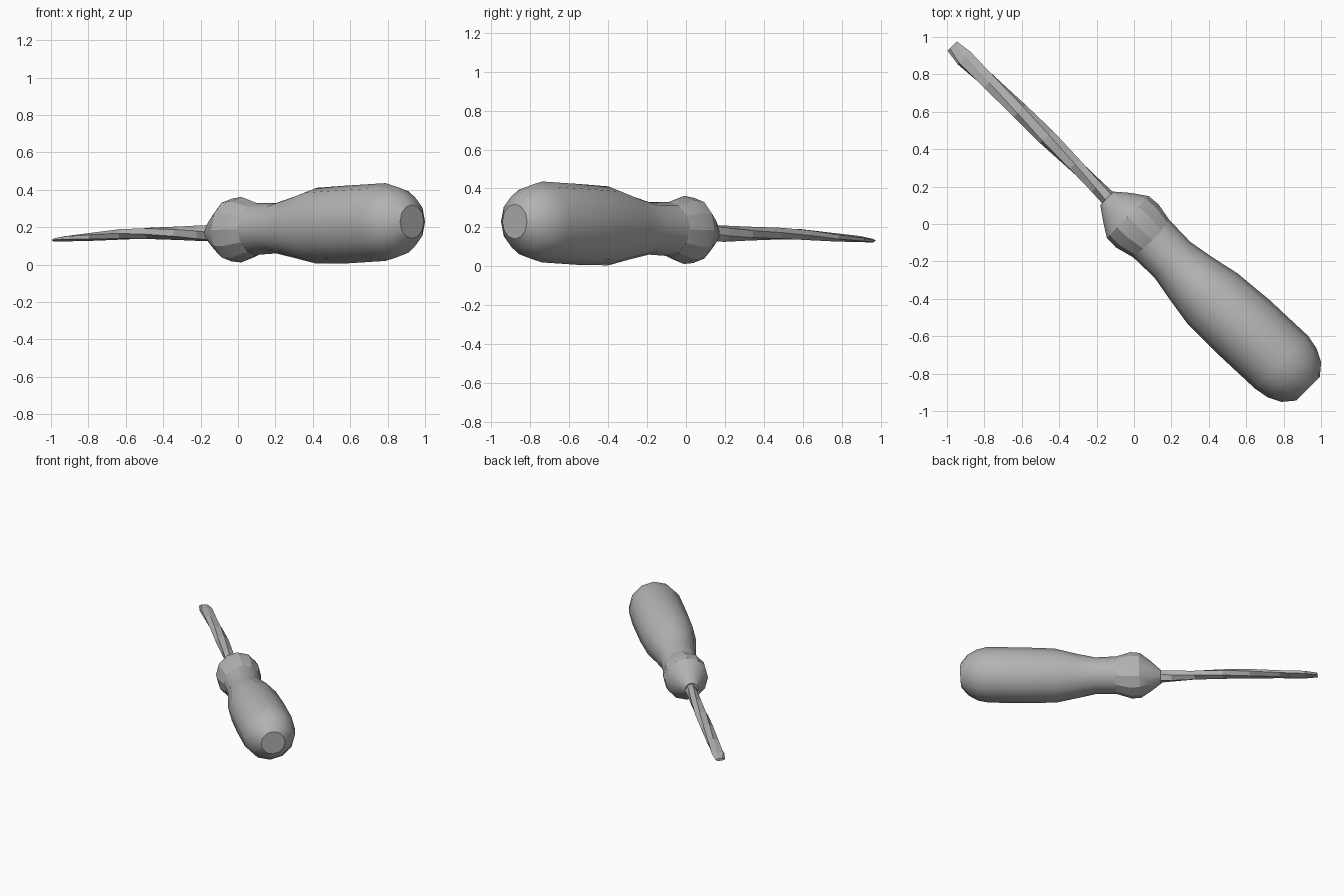
import bpy, bmesh, math
from mathutils import Vector

if "Cube" in bpy.data.objects:
    bpy.data.objects.remove(bpy.data.objects["Cube"], do_unlink=True)

grey = bpy.data.materials.new("plain_grey")
grey.use_nodes = True
colour = (0.45, 0.45, 0.45, 1)
grey.diffuse_color = colour
grey.node_tree.nodes["Principled BSDF"].inputs["Base Color"].default_value = colour

# The tool lies diagonally: t runs from tip to butt, p runs across it
ALONG = Vector((1, -1, 0)).normalized()
ACROSS = Vector((1, 1, 0)).normalized()
UP = Vector((0, 0, 1))


def loft(name, rings, sides, twist=0.0, smooth_angle=None):
    """Skin elliptical rings given as (t, p, z, half width, half height)."""
    bm = bmesh.new()
    loops = []
    for i, (t, p, z, w, h) in enumerate(rings):
        centre = ALONG * t + ACROSS * p + UP * z
        loop = []
        for k in range(sides):
            a = math.tau * k / sides + twist * i
            loop.append(bm.verts.new(
                centre + ACROSS * w * math.cos(a) + UP * h * math.sin(a)))
        loops.append(loop)
    for a, b in zip(loops, loops[1:]):
        for k in range(sides):
            n = (k + 1) % sides
            bm.faces.new((a[k], a[n], b[n], b[k]))
    bm.faces.new(loops[0])
    bm.faces.new(loops[-1])
    bmesh.ops.recalc_face_normals(bm, faces=bm.faces)
    mesh = bpy.data.meshes.new(name)
    bm.to_mesh(mesh)
    bm.free()
    mesh.materials.append(grey)
    obj = bpy.data.objects.new(name, mesh)
    bpy.context.collection.objects.link(obj)
    if smooth_angle:
        bpy.ops.object.select_all(action="DESELECT")
        obj.select_set(True)
        bpy.context.view_layer.objects.active = obj
        bpy.ops.object.shade_smooth_by_angle(angle=math.radians(smooth_angle))
    return obj


# Waisted grip with a rounded butt
loft("handle", [
    (0.08, 0.01, 0.19, 0.14, 0.14),
    (0.28, 0.01, 0.195, 0.135, 0.135),
    (0.42, 0.01, 0.20, 0.16, 0.165),
    (0.58, 0.015, 0.208, 0.19, 0.203),
    (0.80, 0.025, 0.215, 0.20, 0.208),
    (1.08, 0.035, 0.228, 0.20, 0.208),
    (1.16, 0.035, 0.228, 0.185, 0.19),
    (1.23, 0.035, 0.23, 0.15, 0.15),
    (1.28, 0.035, 0.23, 0.09, 0.09),
], 12, smooth_angle=32)

# Flared collar, coned towards the shaft
loft("collar", [
    (-0.20, -0.005, 0.17, 0.05, 0.05),
    (-0.13, 0.0, 0.178, 0.105, 0.11),
    (-0.05, 0.003, 0.185, 0.158, 0.168),
    (0.02, 0.005, 0.187, 0.162, 0.175),
    (0.13, 0.01, 0.19, 0.137, 0.14),
], 12, smooth_angle=25)

# Faceted shaft thinning to a flat tip
loft("shaft", [
    (-1.36, -0.015, 0.132, 0.035, 0.010),
    (-1.27, -0.015, 0.140, 0.050, 0.016),
    (-1.08, -0.010, 0.150, 0.046, 0.022),
    (-0.86, -0.005, 0.163, 0.046, 0.030),
    (-0.66, -0.002, 0.168, 0.048, 0.033),
    (-0.45, 0.0, 0.168, 0.042, 0.036),
    (-0.28, 0.0, 0.168, 0.040, 0.043),
    (-0.14, 0.0, 0.170, 0.045, 0.050),
], 6, twist=0.3)
